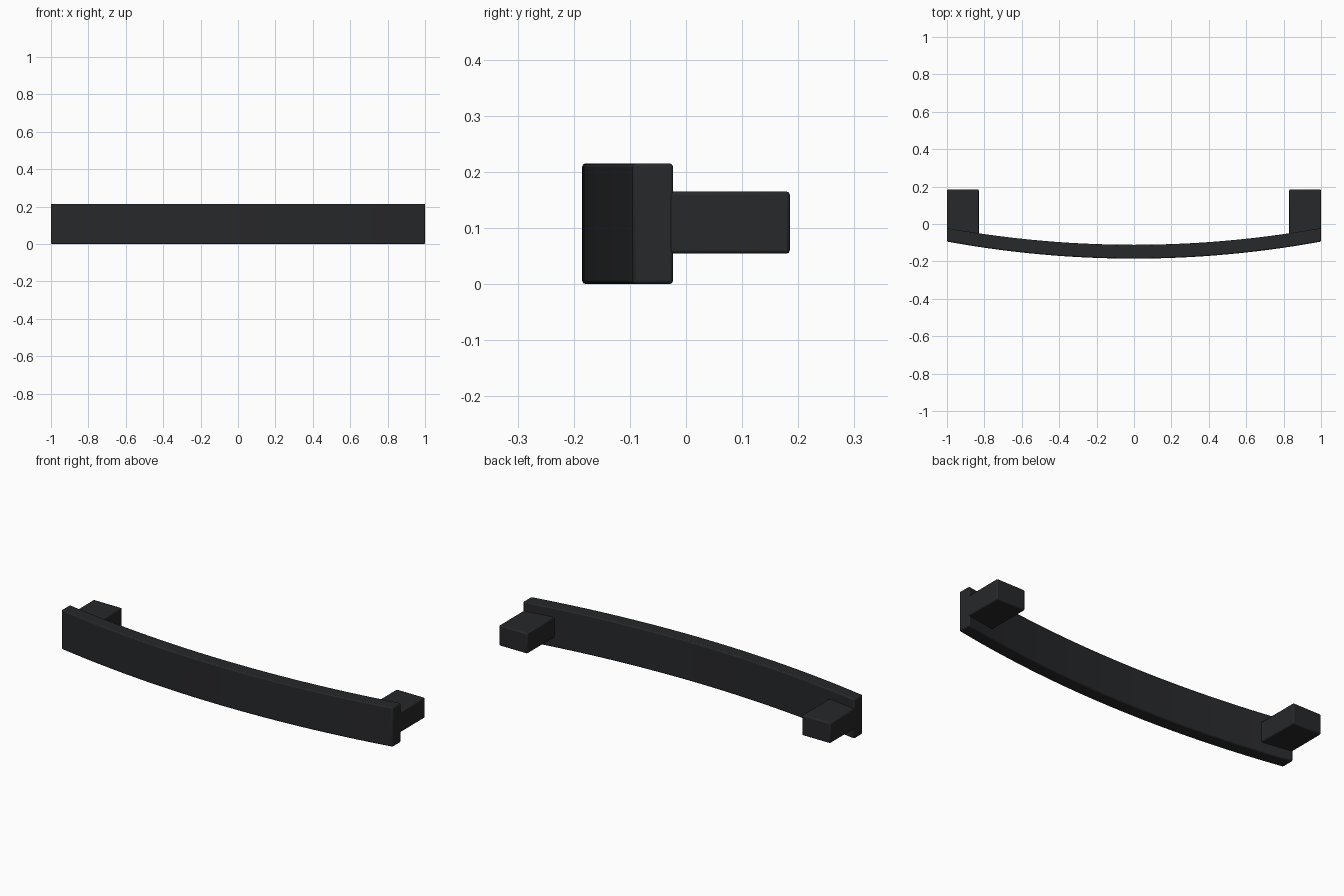
import bpy, bmesh

if "Cube" in bpy.data.objects:
    bpy.data.objects.remove(bpy.data.objects["Cube"])

mat = bpy.data.materials.new("black_metal")
mat.diffuse_color = (0.02, 0.021, 0.023, 1)
mat.use_nodes = True
mat.node_tree.nodes["Principled BSDF"].inputs["Base Color"].default_value = mat.diffuse_color


def front(x):
    return -0.185 + 0.091 * x * x


def back(x):
    return -0.111 + 0.089 * x * x


def prism(name, outline, z0, z1):
    """Extrude a plan outline between two heights, with softened edges."""
    bm = bmesh.new()
    face = bm.faces.new([bm.verts.new((x, y, z0)) for x, y in outline])
    top = bmesh.ops.extrude_face_region(bm, geom=[face])["geom"]
    bmesh.ops.translate(bm, vec=(0, 0, z1 - z0),
                        verts=[v for v in top if isinstance(v, bmesh.types.BMVert)])
    bmesh.ops.recalc_face_normals(bm, faces=bm.faces)
    mesh = bpy.data.meshes.new(name)
    bm.to_mesh(mesh)
    bm.free()
    mesh.materials.append(mat)
    ob = bpy.data.objects.new(name, mesh)
    bpy.context.collection.objects.link(ob)
    bev = ob.modifiers.new("soft_edges", "BEVEL")
    bev.width = 0.006
    bev.segments = 2
    bev.limit_method = 'ANGLE'
    bpy.ops.object.select_all(action='DESELECT')
    ob.select_set(True)
    bpy.context.view_layer.objects.active = ob
    bpy.ops.object.shade_smooth_by_angle()
    return ob


# Bowed grip bar
N = 28
xs = [-1 + 2 * i / N for i in range(N + 1)]
prism("grip_bar", [(x, front(x)) for x in xs] + [(x, back(x)) for x in reversed(xs)],
      0.0, 0.215)

# Mounting posts, their inner ends following the back of the bar
for name, s in (("left_post", -1), ("right_post", 1)):
    prism(name, [(s * 0.83, back(0.83) - 0.01), (s, back(1) - 0.01),
                 (s, 0.185), (s * 0.83, 0.185)], 0.054, 0.165)
